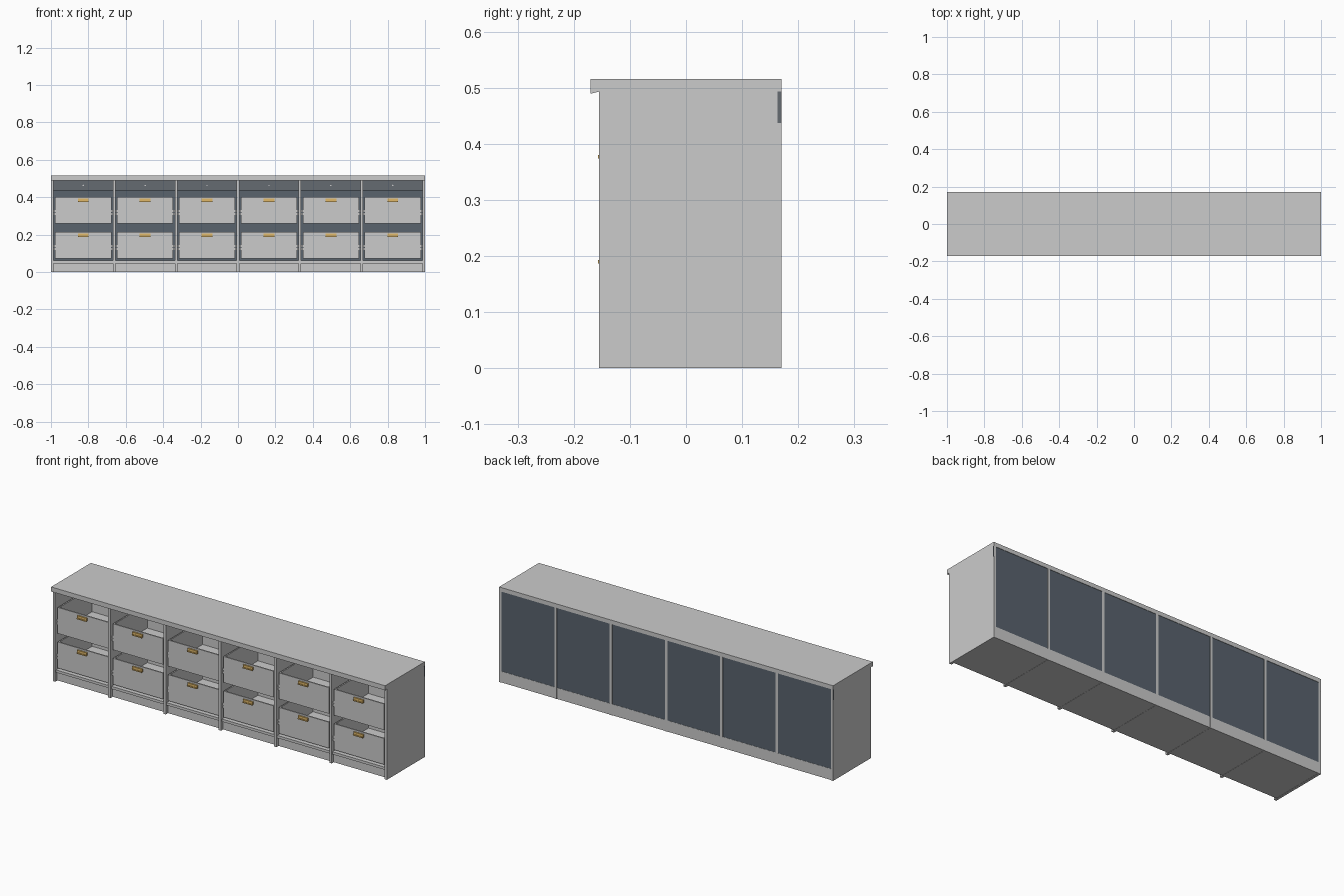
import bpy, bmesh, math
from mathutils import Matrix, Vector

if "Cube" in bpy.data.objects:
    bpy.data.objects.remove(bpy.data.objects["Cube"])


def material(name, rgb):
    m = bpy.data.materials.new(name)
    m.diffuse_color = (*rgb, 1)
    m.use_nodes = True
    m.node_tree.nodes["Principled BSDF"].inputs["Base Color"].default_value = m.diffuse_color
    return m


SLATE = material("slate_back", (0.10, 0.125, 0.155))
DARK = material("dark_rail", (0.13, 0.145, 0.165))
GOLD = material("brass", (0.75, 0.48, 0.14))


def boxes(name, parts, mat=None, bevel=0):
    """One object made of boxes given as (x0, x1, y0, y1, z0, z1)."""
    bm = bmesh.new()
    for x0, x1, y0, y1, z0, z1 in parts:
        mid = Vector((x0 + x1, y0 + y1, z0 + z1)) / 2
        bmesh.ops.create_cube(bm, size=1, matrix=Matrix.Translation(mid)
                              @ Matrix.Diagonal((x1 - x0, y1 - y0, z1 - z0, 1)))
    return finish(name, bm, mat, bevel)


def finish(name, bm, mat=None, bevel=0):
    me = bpy.data.meshes.new(name)
    bm.to_mesh(me)
    bm.free()
    ob = bpy.data.objects.new(name, me)
    bpy.context.collection.objects.link(ob)
    if mat:
        me.materials.append(mat)
    if bevel:
        mod = ob.modifiers.new("bevel", "BEVEL")
        mod.width = bevel
        mod.segments = 1
    return ob


def copy(ob, name, offset):
    c = ob.copy()
    c.name = name
    c.location = ob.location + Vector(offset)
    bpy.context.collection.objects.link(c)


BAYS, T = 6, 0.014
PITCH = (2 - T) / BAYS
FRONT, BACK = -0.155, 0.17

# worktop with a small lip along the front edge
profile = [(-0.17, 0.49), (-0.17, 0.515), (BACK, 0.515), (BACK, 0.493), (-0.155, 0.493), (-0.167, 0.49)]
bm = bmesh.new()
face = bm.faces.new([bm.verts.new((-1, y, z)) for y, z in profile])
ext = bmesh.ops.extrude_face_region(bm, geom=[face])
bmesh.ops.translate(bm, vec=(2, 0, 0), verts=[v for v in ext["geom"] if isinstance(v, bmesh.types.BMVert)])
bmesh.ops.recalc_face_normals(bm, faces=bm.faces)
finish("worktop", bm)

# end panels and dividers
for i in range(BAYS + 1):
    x = -1 + i * PITCH
    boxes("end_panel" if i in (0, BAYS) else "divider", [(x, x + T, FRONT, BACK, 0, 0.493)])

# per-bay plinth, bottom shelf, back panel, back rail and screw
for i in range(BAYS):
    x0 = -1 + i * PITCH + T
    x1 = x0 + PITCH - T
    xm = (x0 + x1) / 2
    boxes("plinth", [(x0, x1, -0.138, BACK - 0.001, 0.001, 0.047)])
    boxes("bottom_shelf", [(x0, x1, -0.148, BACK - 0.001, 0.047, 0.061)])
    boxes("back_panel", [(x0, x1, 0.158, BACK - 0.002, 0.061, 0.493)], SLATE)
    boxes("back_rail", [(x0, x1, 0.146, 0.158, 0.437, 0.493)], DARK)
    bm = bmesh.new()
    bmesh.ops.create_cone(bm, cap_ends=True, segments=12, radius1=0.004, radius2=0.004, depth=0.004,
                          matrix=Matrix.Translation((xm, 0.145, 0.463)) @ Matrix.Rotation(math.pi / 2, 4, "X"))
    finish("rail_screw", bm)

# outer end of the rail, showing at both ends of the case
for s in (-1, 1):
    boxes("rail_end", [(s - 0.0005, s + 0.0005, 0.163, BACK, 0.437, 0.493)], DARK)

# open drawer tray, runners and pull, built once for the lower left position
cx = -1 + T / 2 + PITCH / 2
w, y0, y1, z0, z1, t = 0.150, -0.146, 0.145, 0.073, 0.214, 0.007
tray = boxes("drawer", [
    (cx - w, cx + w, y0, y0 + t, z0, z1),
    (cx - w, cx + w, y1 - t, y1, z0, z1),
    (cx - w, cx - w + t, y0 + t, y1 - t, z0, z1),
    (cx + w - t, cx + w, y0 + t, y1 - t, z0, z1),
    (cx - w + t, cx + w - t, y0 + t, y1 - t, z0 + 0.004, z0 + 0.011)])
clear = (PITCH - T) / 2
runner = boxes("drawer_runner", [
    (cx + a, cx + b, -0.142, 0.145, z, z + 0.012)
    for a, b in ((-clear, -w), (w, clear)) for z in (0.118, 0.134)])
pull = boxes("drawer_pull", [
    (cx - 0.029, cx + 0.029, y0 - 0.008, y0, 0.189, 0.205),
    (cx - 0.029, cx + 0.029, y0 - 0.011, y0 - 0.008, 0.187, 0.193)], GOLD)

# repeat over both rows and all bays
for i in range(BAYS):
    for row in range(2):
        if i or row:
            for ob in (tray, runner, pull):
                copy(ob, ob.name.split(".")[0], (i * PITCH, 0, row * 0.187))
